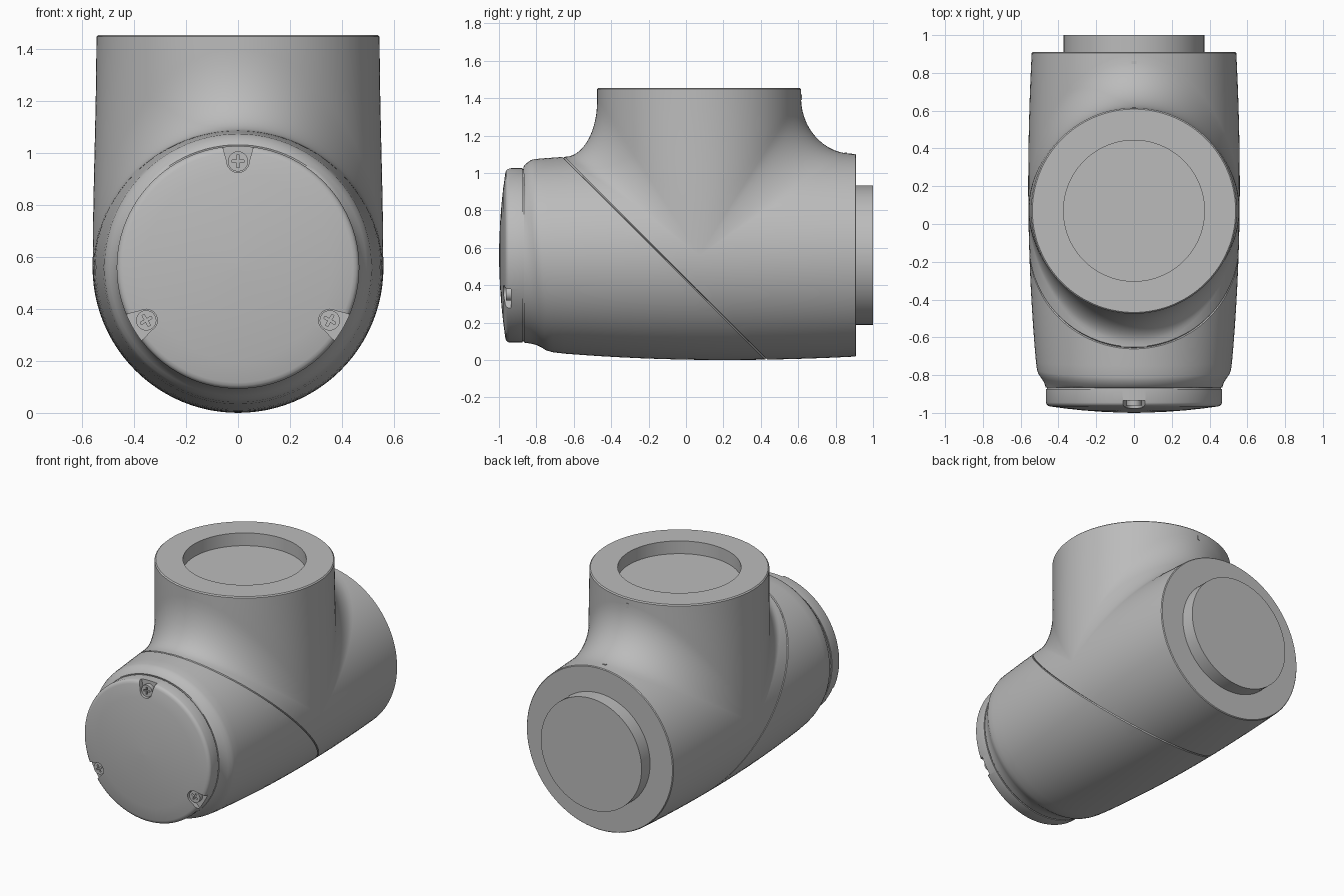
import bpy, bmesh, math
from mathutils import Vector

if "Cube" in bpy.data.objects:
    bpy.data.objects.remove(bpy.data.objects["Cube"])

ZC = 0.56            # height of the horizontal axis
YN, RN, TOP = 0.07, 0.545, 1.455   # neck axis, radius and top

grey = bpy.data.materials.new("housing_grey")
grey.diffuse_color = (0.5, 0.5, 0.5, 1)
grey.use_nodes = True
grey.node_tree.nodes["Principled BSDF"].inputs["Base Color"].default_value = grey.diffuse_color


def finish(name, bm, angle=30):
    bmesh.ops.remove_doubles(bm, verts=bm.verts, dist=1e-5)
    bmesh.ops.recalc_face_normals(bm, faces=bm.faces)
    me = bpy.data.meshes.new(name)
    bm.to_mesh(me)
    bm.free()
    ob = bpy.data.objects.new(name, me)
    bpy.context.collection.objects.link(ob)
    me.materials.append(grey)
    smooth(ob, angle)
    return ob


def smooth(ob, angle=30):
    bpy.ops.object.select_all(action='DESELECT')
    ob.select_set(True)
    bpy.context.view_layer.objects.active = ob
    bpy.ops.object.shade_smooth_by_angle(angle=math.radians(angle))


def bridge(bm, rings):
    n = len(rings[0])
    for a, b in zip(rings, rings[1:]):
        for i in range(n):
            j = (i + 1) % n
            bm.faces.new((a[i], a[j], b[j], b[i]))


def lathe(profile, segs=96):
    """Turn (y, radius, tilt) points round the horizontal axis."""
    bm = bmesh.new()
    rings = []
    for y, r, tilt in profile:
        ring = []
        for i in range(segs):
            t = 2 * math.pi * i / segs
            dz = r * math.sin(t)
            ring.append(bm.verts.new((r * math.cos(t), y - tilt * dz, ZC + dz)))
        rings.append(ring)
    bridge(bm, rings)
    bm.faces.new(rings[0])
    bm.faces.new(rings[-1])
    return bm


def prism(name, pts, y0, y1, turn):
    """Extrude an (x, z) outline along y, then turn it about the axis."""
    bm = bmesh.new()
    c, s = math.cos(turn), math.sin(turn)
    rings = [[bm.verts.new((x * c - z * s, y, ZC + x * s + z * c)) for x, z in pts]
             for y in (y0, y1)]
    bridge(bm, rings)
    bm.faces.new(rings[0])
    bm.faces.new(rings[1])
    return finish(name, bm)


def cut(ob, cutter):
    cutter.hide_render = True
    bpy.context.view_layer.objects.active = ob
    m = ob.modifiers.new("cut", 'BOOLEAN')
    m.operation, m.object, m.solver = 'DIFFERENCE', cutter, 'EXACT'
    bpy.ops.object.modifier_apply(modifier=m.name)
    bpy.data.objects.remove(cutter)


def body_radius(y):
    return 0.56 - (0.037 if y > 0.2 else 0.047) * (y - 0.2) ** 2


# Barrel: slightly bulged, stepping down through a tilted shoulder at the front
profile = [(0.91, 0.537, 0), (0.905, body_radius(0.905), 0)]
profile += [(0.85 - 0.1 * i, body_radius(0.85 - 0.1 * i), 0) for i in range(16)]
profile += [(-0.73, 0.519, 0.04), (-0.77, 0.514, 0.08), (-0.79, 0.508, 0.08),
            (-0.81, 0.494, 0.08), (-0.83, 0.481, 0.07), (-0.85, 0.472, 0.04),
            (-0.866, 0.467, 0), (-0.866, 0.46, 0), (-0.88, 0.46, 0)]
bm = lathe(profile)
# Diagonal seam groove round the barrel
normal = Vector((0, 1, 1)).normalized()
for d in (0.424, 0.43, 0.436):
    bmesh.ops.bisect_plane(bm, geom=bm.verts[:] + bm.edges[:] + bm.faces[:],
                           plane_co=(0, d, 0), plane_no=normal, dist=1e-6)
for v in bm.verts:
    if abs(v.co.y + v.co.z - 0.43) < 1e-4:
        v.co.x *= 0.988
        v.co.z = ZC + (v.co.z - ZC) * 0.988
finish("barrel", bm)

# Rear spigot
finish("rear_spigot", lathe([(0.9, 0.372, 0), (1.0, 0.372, 0)]))

# Neck: recessed round top, wall sweeping into the barrel fore and aft
bm = bmesh.new()
N, STEPS = 128, 14
rings = [[] for _ in range(4 + 6 + STEPS)]
for i in range(N):
    t = 2 * math.pi * i / N
    c, s = math.cos(t), math.sin(t)
    side = 1 if s >= 0 else -1
    k = max(abs(s), 0.02)
    b = (0.275 if s >= 0 else 0.17) * k
    a = 0.3 * k
    yw = YN + RN * s
    rb = body_radius(yw + side * b)
    hb = ZC + rb * abs(s)
    col = [(r * c, YN + r * s, z) for r, z in
           ((0.373, 1.37), (0.373, TOP), (0.538, TOP), (RN, TOP - 0.007))]
    path = [(yw, TOP - 0.007 + (hb + a - TOP + 0.007) * j / 7) for j in range(1, 7)]
    for j in range(STEPS):
        q = math.pi / 2 * j / (STEPS - 1)
        path.append((yw + side * b * (1 - math.cos(q)), hb + a * (1 - math.sin(q))))
    for y, z in path:
        f = min(1, max(0, (TOP - z) / (TOP - hb)))
        f = f * f * (3 - 2 * f)
        col.append((c * (RN + (rb - RN) * f), y, z))
    for ring, co in zip(rings, col):
        ring.append(bm.verts.new(co))
bridge(bm, rings)
bm.faces.new(rings[0])
finish("neck", bm)

# Front cap: short drum with rounded rim and shallow dome
cap = [(-0.874, 0.46, 0), (-0.874, 0.467, 0), (-0.945, 0.467, 0),
       (-0.955, 0.463, 0), (-0.962, 0.455, 0), (-0.966, 0.443, 0)]
cap += [(-0.999 + 0.033 * (r / 0.443) ** 2, r, 0) for r in (0.36, 0.27, 0.18, 0.09, 0.01)]
cap[-1] = (-1.0, 0.01, 0)
front_cap = finish("front_cap", lathe(cap))

# Flared screw pockets and cross-head screws, three round the cap
RS = 0.408
pocket = [(0.043 * math.cos(q), RS + 0.043 * math.sin(q))
          for q in [math.pi + math.pi * j / 12 for j in range(13)]]
pocket += [(0.075, 0.52), (-0.075, 0.52)]
head = [(0.039 * math.cos(q), RS + 0.039 * math.sin(q))
        for q in [2 * math.pi * j / 32 for j in range(32)]]
w, l = 0.005, 0.024
cross = [(w, w), (w, l), (-w, l), (-w, w), (-l, w), (-l, -w),
         (-w, -w), (-w, -l), (w, -l), (w, -w), (l, -w), (l, w)]
cross = [(x, RS + z) for x, z in cross]
for n in range(3):
    turn = 2 * math.pi * n / 3
    cut(front_cap, prism("pocket_cutter", pocket, -1.1, -0.935, turn))
    screw = prism("cap_screw", head, -0.93, -0.962, turn)
    cut(screw, prism("cross_cutter", cross, -1.1, -0.95, turn))
    smooth(screw)
smooth(front_cap)

# Small alignment marks on the barrel and neck
for name, loc, size in (("barrel_mark", (0, 0.855, ZC + body_radius(0.855)), (0.024, 0.014, 0.008)),
                        ("neck_mark", (0, YN + RN, 1.405), (0.014, 0.008, 0.03))):
    bm = bmesh.new()
    bmesh.ops.create_cube(bm, size=1)
    for v in bm.verts:
        v.co = Vector(loc) + Vector(v.co[i] * size[i] for i in range(3))
    finish(name, bm)
